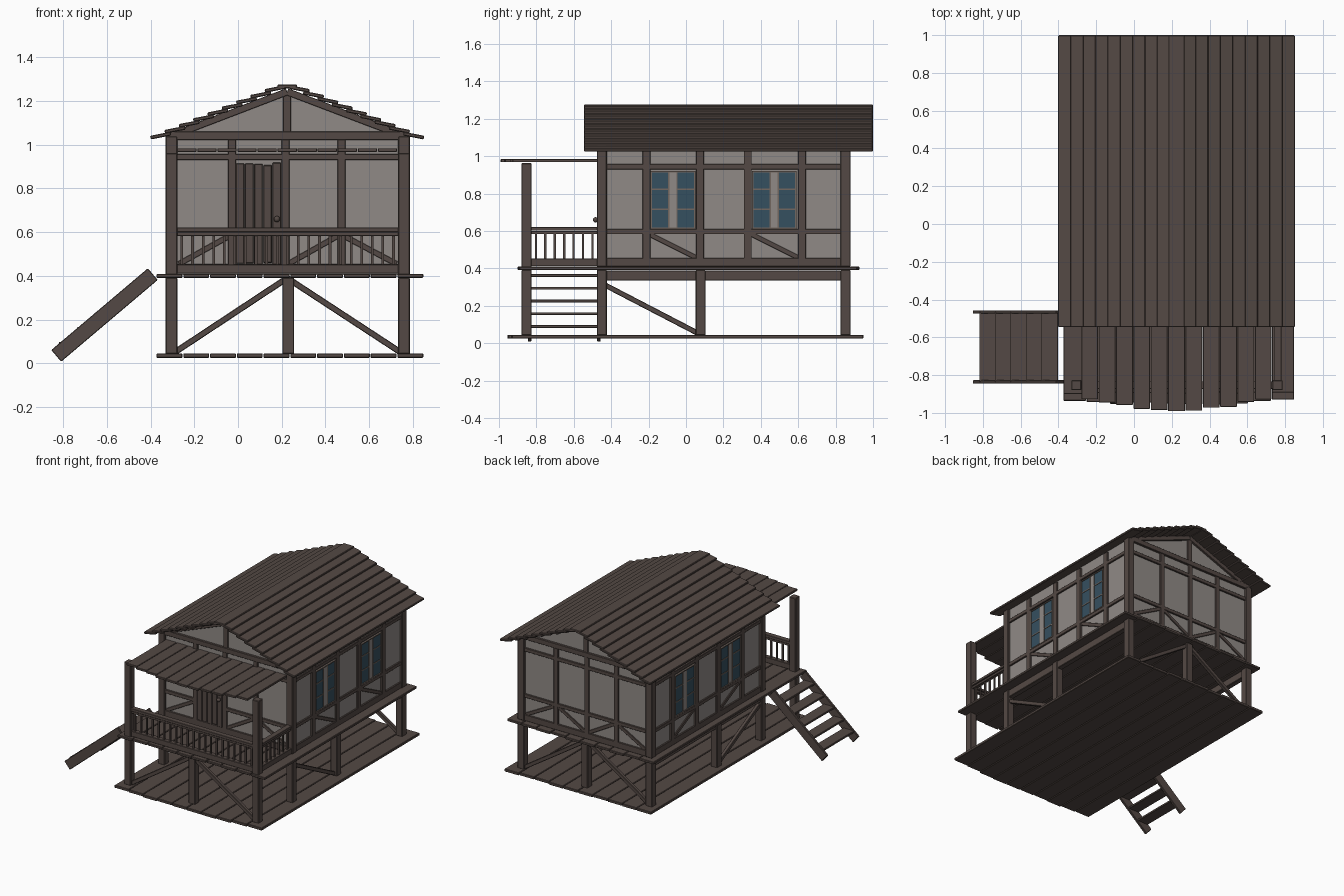
import bpy
import bmesh
import math
import random
from mathutils import Matrix, Vector

random.seed(4)
if "Cube" in bpy.data.objects:
    bpy.data.objects.remove(bpy.data.objects["Cube"])


def material(name, rgb):
    mat = bpy.data.materials.new(name)
    mat.use_nodes = True
    mat.diffuse_color = (*rgb, 1)
    mat.node_tree.nodes["Principled BSDF"].inputs["Base Color"].default_value = (*rgb, 1)
    return mat


WOOD = material("dark_wood", (0.088, 0.066, 0.058))
PLASTER = material("grey_plaster", (0.28, 0.255, 0.24))
GLASS = material("blue_glass", (0.036, 0.08, 0.115))
TRIM = material("window_trim", (0.17, 0.135, 0.115))


def span(x, y, z):
    """Box given by its (low, high) range on each axis."""
    low, high = Vector((x[0], y[0], z[0])), Vector((x[1], y[1], z[1]))
    return Matrix.Translation((low + high) / 2) @ Matrix.Diagonal((*(high - low), 1))


def block(x, y, z, sx, sy, sz):
    return Matrix.Translation((x, y, z)) @ Matrix.Diagonal((sx, sy, sz, 1))


def bar(p, q, width, depth, normal):
    """Beam from p to q; depth is measured along normal."""
    p, q, n = Vector(p), Vector(q), Vector(normal)
    d = (q - p).normalized()
    frame = Matrix((d, n, d.cross(n))).transposed().to_4x4()
    size = Matrix.Diagonal(((q - p).length, depth, width, 1))
    return Matrix.Translation((p + q) / 2) @ frame @ size


def finish(name, bm, mat, bevel=0):
    mesh = bpy.data.meshes.new(name)
    bm.to_mesh(mesh)
    bm.free()
    mesh.materials.append(mat)
    obj = bpy.data.objects.new(name, mesh)
    bpy.context.collection.objects.link(obj)
    if bevel:
        mod = obj.modifiers.new("worn_edges", "BEVEL")
        mod.width, mod.segments = bevel, 1
    return obj


def build(name, mat, boxes, bevel=0.0):
    bm = bmesh.new()
    for matrix in boxes:
        bmesh.ops.create_cube(bm, size=1, matrix=matrix)
    return finish(name, bm, mat, bevel)


def planks(x0, x1, count, front, back, z, thick, bow, jitter):
    """Row of boards along y with uneven ends."""
    step = (x1 - x0) / count
    out = []
    for i in range(count):
        swell = bow * math.sin(math.pi * (i + 0.5) / count)
        ends = (front - swell + random.uniform(0, jitter), back - random.uniform(0, jitter))
        left = x0 + i * step
        out.append(span((left + 0.002, left + step - 0.002), ends, (z - thick / 2, z + thick / 2)))
    return out


LEFT, RIGHT, MID = 0.76, -0.305, 0.225       # wall lines along x
PORCH, FRONT, BACK = -0.853, -0.45, 0.853    # wall lines along y
POST = 0.054
X, Y = (1, 0, 0), (0, 1, 0)
SIDES = (("left", LEFT, 1), ("right", RIGHT, -1))
ENDS = (("front", FRONT, -1), ("back", BACK, 1))

# Plank platforms
build("ground_planks", WOOD, planks(-0.375, 0.85, 10, -0.935, 0.95, 0.035, 0.02, 0.025, 0.012), 0.003)
build("deck_planks", WOOD, planks(-0.375, 0.85, 10, -0.905, 0.928, 0.4, 0.018, 0, 0.015), 0.003)

# Stilts, bearers and their diagonal braces
stilts = [block(x, y, 0.217, POST, POST, 0.35) for x in (LEFT, RIGHT) for y in (PORCH, FRONT, 0.078, BACK)]
stilts += [block(MID + 0.005, y, 0.217, POST, POST, 0.35) for y in (PORCH, BACK)]
build("stilts", WOOD, stilts, 0.004)
build("bearers", WOOD, [span((x - 0.02, x + 0.02), (FRONT, BACK), (0.335, 0.39)) for x in (LEFT, RIGHT)], 0.003)
braces = []
for x in (LEFT, RIGHT):
    braces.append(bar((x, FRONT, 0.32), (x, 0.07, 0.05), 0.028, 0.025, X))
    for y in (PORCH, BACK):
        braces.append(bar((MID, y, 0.39), (x, y, 0.04), 0.028, 0.025, Y))
build("stilt_braces", WOOD, braces, 0.003)

# House and porch posts
build("corner_posts", WOOD, [block(x, y, 0.725, POST, POST, 0.63) for x in (LEFT, RIGHT) for y in (FRONT, BACK)], 0.004)
build("porch_posts", WOOD, [block(x, PORCH, 0.683, POST, POST, 0.56) for x in (LEFT, RIGHT)], 0.004)

# Plaster walls and gables
for name, x, out in SIDES:
    build(name + "_wall", PLASTER, [block(x, (FRONT + BACK) / 2, 0.725, 0.016, BACK - FRONT, 0.64)])
for name, y, out in ENDS:
    build(name + "_wall", PLASTER, [block((LEFT + RIGHT) / 2, y, 0.725, LEFT - RIGHT, 0.016, 0.64)])
    bm = bmesh.new()
    corners = ((RIGHT, 1.03), (LEFT, 1.03), (MID, 1.245))
    face = bm.faces.new([bm.verts.new((x, y - 0.008, z)) for x, z in corners])
    top = bmesh.ops.extrude_face_region(bm, geom=[face])["geom"]
    bmesh.ops.translate(bm, vec=(0, 0.016, 0), verts=[v for v in top if isinstance(v, bmesh.types.BMVert)])
    bmesh.ops.recalc_face_normals(bm, faces=bm.faces)
    finish(name + "_gable", bm, PLASTER)

# Timber framing
RAILS = ((0.41, 0.455), (0.583, 0.61), (0.93, 0.957))
for name, x, out in SIDES:
    thick = (x - 0.02, x + 0.02)
    frame = [span(thick, (FRONT, BACK), z) for z in RAILS]
    frame += [span(thick, (y - 0.021, y + 0.021), (0.42, 1.03)) for y in (-0.212, 0.075, 0.33, 0.62)]
    frame += [bar((x, y, 0.585), (x, y + 0.26, 0.455), 0.025, 0.032, X) for y in (-0.2, 0.345)]
    build(name + "_framing", WOOD, frame, 0.002)
for name, y, out in ENDS:
    thick = (y - 0.02, y + 0.02)
    if out < 0:   # the doorway interrupts the middle rail
        frame = [span((RIGHT, -0.03), thick, RAILS[1]), span((0.22, LEFT), thick, RAILS[1])]
    else:
        frame = [span((RIGHT, LEFT), thick, RAILS[1])]
        frame.append(bar((-0.02, y, 0.585), (0.21, y, 0.455), 0.025, 0.032, Y))
    frame += [span((RIGHT, LEFT), thick, RAILS[i]) for i in (0, 2)]
    frame += [span((x - 0.018, x + 0.018), thick, (0.42, 1.03)) for x in (-0.028, 0.217, 0.473)]
    frame += [bar((a, y, 0.455), (b, y, 0.585), 0.025, 0.032, Y)
              for a, b in ((-0.27, -0.035), (0.23, 0.46), (0.725, 0.48))]
    # Tie beam, king post and rafters
    frame.append(span((RIGHT - 0.025, LEFT + 0.025), (y - 0.025, y + 0.025), (1.023, 1.06)))
    frame.append(span((MID - 0.018, MID + 0.018), thick, (1.05, 1.235)))
    frame += [bar((x, y, 1.04), (MID, y, 1.243), 0.032, 0.046, Y) for x in (RIGHT, LEFT)]
    build(name + "_framing", WOOD, frame, 0.002)

# Paired windows on both sides
for name, x, out in SIDES:
    glass, strips, trim = [], [], []
    for y in (-0.07, 0.472):
        face = x + out * 0.011
        for side in (-1, 1):
            c = y + side * 0.067
            glass.append(block(face, c, 0.765, 0.008, 0.094, 0.295))
            trim += [block(face, c, z, 0.014, 0.094, 0.008) for z in (0.716, 0.822)]
            trim.append(block(face, y + side * 0.116, 0.765, 0.02, 0.008, 0.31))
            trim.append(block(face, y + side * 0.022, 0.765, 0.014, 0.007, 0.3))
        strips.append(block(face, y, 0.765, 0.009, 0.038, 0.3))
        trim += [block(face, y, z, 0.02, 0.235, 0.008) for z in (0.614, 0.916)]
    build(name + "_window_glass", GLASS, glass)
    build(name + "_window_strips", PLASTER, strips)
    build(name + "_window_trim", TRIM, trim)

# Plank door with a knob
door = [span((-0.01 + i * 0.042, 0.029 + i * 0.042), (FRONT - 0.022, FRONT),
             (0.45 + random.uniform(0, 0.012), 0.918 + random.uniform(-0.012, 0.008))) for i in range(5)]
build("door", WOOD, door, 0.003)
bm = bmesh.new()
bmesh.ops.create_uvsphere(bm, u_segments=12, v_segments=8, radius=0.014,
                          matrix=Matrix.Translation((0.178, FRONT - 0.034, 0.66)))
for f in bm.faces:
    f.smooth = True
finish("door_knob", bm, WOOD)

# Porch railings
rails, balusters = [], []
for low, high, t in ((0.412, 0.452, 0.018), (0.583, 0.6, 0.013), (0.602, 0.622, 0.02)):
    rails.append(span((RIGHT, LEFT), (PORCH - t, PORCH + t), (low, high)))
    rails.append(span((LEFT - t, LEFT + t), (PORCH, FRONT), (low, high)))
for i in range(1, 22):
    balusters.append(block(RIGHT + i * (LEFT - RIGHT) / 22, PORCH, 0.517, 0.012, 0.012, 0.14))
for i in range(1, 8):
    balusters.append(block(LEFT, PORCH + i * (FRONT - PORCH) / 8, 0.517, 0.012, 0.012, 0.14))
build("railings", WOOD, rails, 0.002)
build("balusters", WOOD, balusters)

# Porch roof
build("porch_roof", WOOD, planks(-0.28, 0.73, 11, -0.92, -0.43, 0.976, 0.016, 0.075, 0.012), 0.002)

# Main roof: overlapping boards climbing to a ridge board
roof = [block(MID, 0.227, 1.267, 0.09, 1.545, 0.017)]
for side in (-1, 1):
    for i in range(9):
        x = MID + side * (0.579 - i * 0.0655)
        tilt = Matrix.Rotation(side * math.radians(11), 4, "Y")
        size = Matrix.Diagonal((0.096, 1.545, 0.017, 1))
        roof.append(Matrix.Translation((x, 0.227, 1.042 + i * 0.0267)) @ tilt @ size)
build("roof_boards", WOOD, roof, 0.004)

# Stairs at the open side of the porch
stringers = [bar((-0.832, y, 0.034), (-0.39, y, 0.408), 0.07, 0.018, Y) for y in (-0.836, -0.466)]
build("stair_stringers", WOOD, stringers, 0.003)
treads = [block(-0.775 + i * 0.082, -0.651, 0.09 + i * 0.068, 0.088, 0.37, 0.015) for i in range(5)]
build("stair_treads", WOOD, treads, 0.002)
